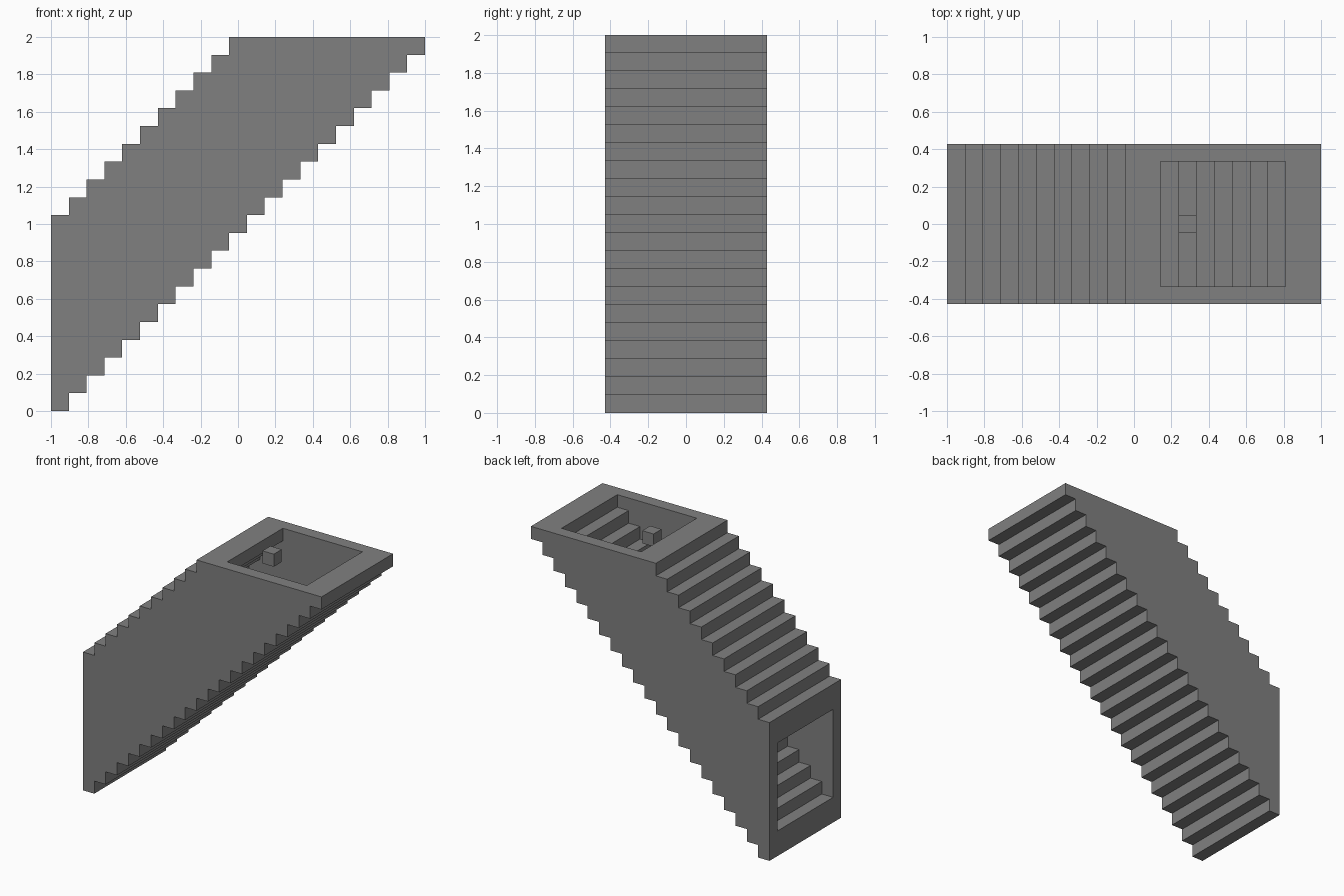
import bpy
import bmesh

default = bpy.data.objects.get("Cube")
if default:
    bpy.data.objects.remove(default, do_unlink=True)

COLUMNS = 21          # blocks along the length and the height
U = 2 / COLUMNS       # size of one block

grey = bpy.data.materials.new("stone grey")
grey.use_nodes = True
colour = (0.216, 0.216, 0.216, 1)
grey.diffuse_color = colour
grey.node_tree.nodes["Principled BSDF"].inputs["Base Color"].default_value = colour


def stepped_prism(name, columns, low, high, width):
    """Extrude a stepped side profile, given in blocks, across the depth."""
    columns = list(columns)
    points = []
    for i in columns:
        points += [(i, low(i)), (i + 1, low(i))]
    for i in reversed(columns):
        points += [(i + 1, high(i)), (i, high(i))]
    points = list(dict.fromkeys(points))

    bm = bmesh.new()
    side = bm.faces.new([bm.verts.new((x * U - 1, -width * U / 2, z * U)) for x, z in points])
    moved = bmesh.ops.extrude_face_region(bm, geom=[side], use_keep_orig=True)["geom"]
    verts = [v for v in moved if isinstance(v, bmesh.types.BMVert)]
    bmesh.ops.translate(bm, verts=verts, vec=(0, width * U, 0))
    # merge the strips of flat runs into single faces
    bmesh.ops.dissolve_limit(bm, angle_limit=0.01, verts=bm.verts, edges=bm.edges)
    bmesh.ops.recalc_face_normals(bm, faces=bm.faces)
    mesh = bpy.data.meshes.new(name)
    bm.to_mesh(mesh)
    bm.free()
    mesh.materials.append(grey)
    obj = bpy.data.objects.new(name, mesh)
    bpy.context.collection.objects.link(obj)
    return obj


# Outer body: stepped underside, stepped roof and a flat landing on top
body = stepped_prism("stair_tunnel", range(COLUMNS),
                     lambda i: i, lambda i: min(i + 11, COLUMNS), 9)

# Passage: opens through the low end wall and through the landing
passage = stepped_prism("passage_cutter", range(-1, 19),
                        lambda i: i + 2, lambda i: i + 9 if i < 12 else COLUMNS + 1, 7)
passage.hide_render = True

cut = body.modifiers.new("passage", "BOOLEAN")
cut.operation = "DIFFERENCE"
cut.solver = "EXACT"
cut.object = passage
bpy.context.view_layer.objects.active = body
bpy.ops.object.modifier_apply(modifier=cut.name)
bpy.data.objects.remove(passage, do_unlink=True)

# Single block hanging in the upper opening
stepped_prism("hanging_block", [13], lambda i: COLUMNS - 1, lambda i: COLUMNS, 1)
